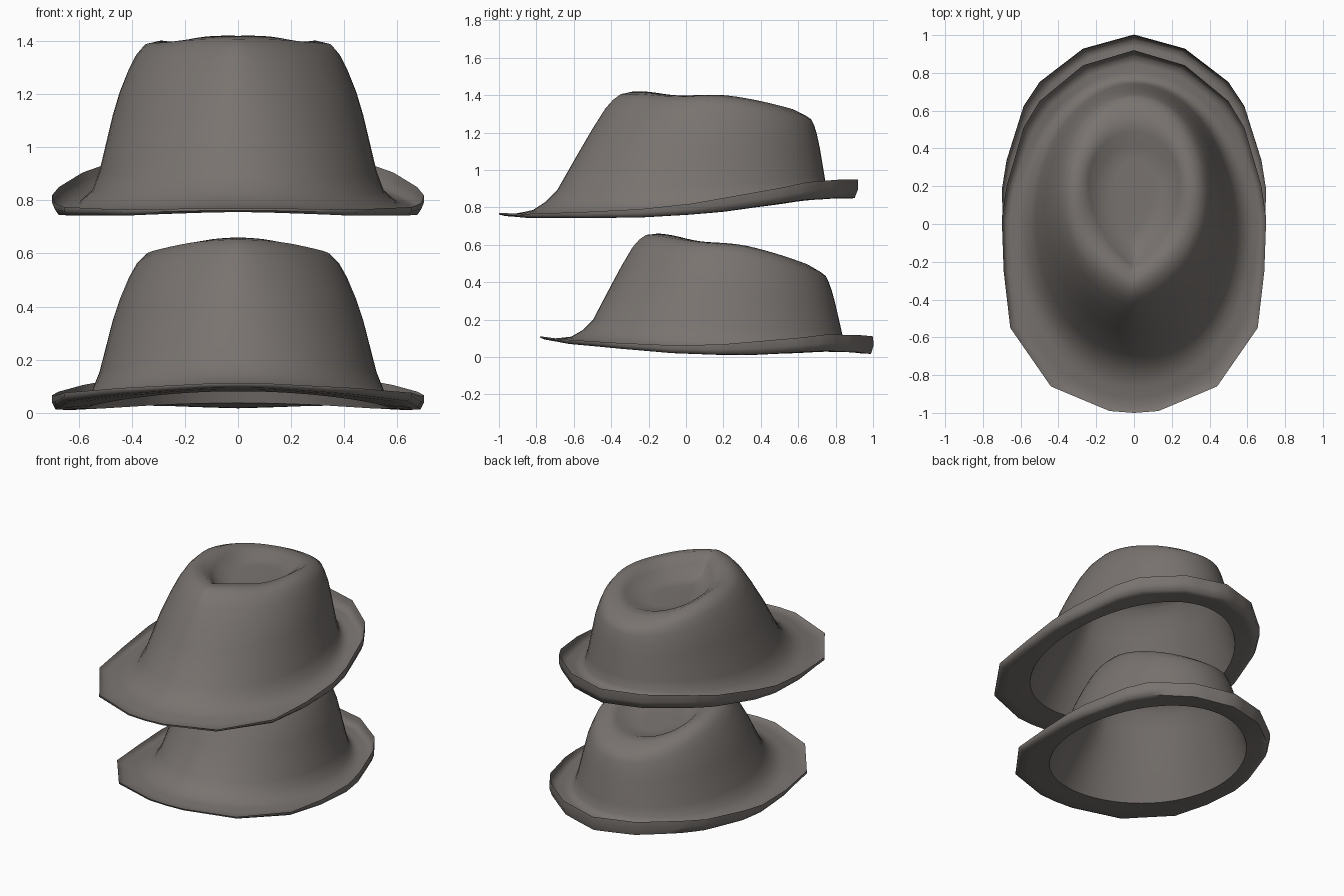
import bpy, bmesh, math
from mathutils import Vector, Matrix

cube = bpy.data.objects.get("Cube")
if cube:
    bpy.data.objects.remove(cube)

felt = bpy.data.materials.new("grey_brown_felt")
felt.use_nodes = True
colour = (0.19, 0.172, 0.16, 1)
felt.diffuse_color = colour
felt.node_tree.nodes["Principled BSDF"].inputs["Base Color"].default_value = colour

STEPS = 3  # columns per brim side

# half outline of the brim edge, front to back
BRIM = [Vector(p) for p in (
    (0, -1, .77), (.13, -.99, .77), (.44, -.86, .765), (.655, -.55, .775),
    (.69, -.25, .79), (.7, .03, .82), (.675, .2, .85), (.585, .51, .905),
    (.5, .65, .935), (.27, .84, .95), (0, .92, .95))]

# crown rings: front y, widest y, back y, half width, z front, z side, z back, point, dip
CROWN = [
    (-.82, -.01, .77, .60, .785, .79, .88, 1, 0),
    (-.75, 0, .75, .55, .83, .835, .91, 1, 0),
    (-.69, .02, .74, .522, .89, .91, .97, 1, 0),
    (-.57, .06, .715, .472, 1.10, 1.12, 1.12, 1.1, 0),
    (-.50, .1, .70, .445, 1.22, 1.21, 1.19, 1.18, 0),
    (-.43, .13, .685, .413, 1.33, 1.29, 1.24, 1.28, 0),
    (-.39, .16, .67, .385, 1.375, 1.345, 1.27, 1.38, 0),
    (-.35, .18, .64, .352, 1.405, 1.385, 1.29, 1.5, .01),
    (-.28, .2, .57, .295, 1.42, 1.402, 1.325, 1.6, .02),
    (-.22, .22, .49, .24, 1.37, 1.365, 1.325, 1.65, .02),
    (-.17, .23, .42, .19, 1.30, 1.305, 1.30, 1.7, 0),
    (-.04, .22, .34, .10, 1.285, 1.295, 1.295, 1.3, 0),
]
RIM = 8  # ring at the top edge of the crown
FLARE = (1, 2)  # rings the lining leaves out


def crown_point(ring, angle):
    """Point on a teardrop ring; angle runs from the front round to the back."""
    front, mid, back, width, zf, zs, zb, point, dip = ring
    c, s = math.cos(angle), max(0, math.sin(angle))
    power = point if c > 0 else 1
    y = mid - c * ((mid - front) if c > 0 else (back - mid))
    z = zs + (zf - zb) / 2 * c + ((zf + zb) / 2 - zs) * c * c
    z -= dip * math.exp(-((angle - 1.05) / .35) ** 2)
    return Vector((width * s ** power, y, z))


def lining_point(ring, index, angle):
    """The crown moved inwards by the thickness of the felt."""
    p = crown_point(ring, angle)
    shrink = .95 if index < RIM else 1
    return Vector((p.x * shrink, .1 + (p.y - .1) * shrink, p.z - .025))


def column(i):
    """Points of one column: lining, underside, brim edge, top side, crown."""
    k = min(i // STEPS, len(BRIM) - 2)
    edge = BRIM[k].lerp(BRIM[k + 1], i / STEPS - k)
    angle = math.pi * i / (STEPS * (len(BRIM) - 1))
    outer = [crown_point(r, angle) for r in CROWN]
    lining = [lining_point(r, j, angle) for j, r in enumerate(CROWN) if j not in FLARE]
    drop = .06 - .045 * math.cos(angle)

    def brim(inward, share, rise, base):
        p = edge.lerp(base, inward)
        low = edge.z - drop * share
        p.z = low + (base.z - low) * rise
        return p

    under = [brim(*a, lining[0]) for a in
             ((.7, 1, .6), (.35, 1, .15), (.1, .96, 0), (0, .5, 0))]
    top = [brim(*a, outer[0]) for a in
           ((.06, .35, 0), (.2, .7, 0), (.45, .75, .25), (.75, .75, .65))]
    return lining[::-1] + under + [edge] + top + outer


def build_hat(name, matrix):
    last = STEPS * (len(BRIM) - 1)
    half = [column(i) for i in range(last + 1)]
    mirrored = [[Vector((-p.x, p.y, p.z)) for p in col] for col in half[last - 1:0:-1]]
    bm = bmesh.new()
    cols = [[bm.verts.new(p) for p in col] for col in half + mirrored]
    dent = bm.verts.new((0, .17, 1.3))
    lining_dent = bm.verts.new((0, .17, 1.27))
    opening = len(CROWN) - len(FLARE) - 1
    for a, b in zip(cols, cols[1:] + cols[:1]):
        for j in range(len(a) - 1):
            bm.faces.new((a[j], b[j], b[j + 1], a[j + 1]))
        bm.faces.new((a[-1], b[-1], dent))
        bm.faces.new((b[0], a[0], lining_dent))
        # crisp edge where the lining meets the brim
        bm.edges.get((a[opening], b[opening])).smooth = False
    bmesh.ops.transform(bm, matrix=matrix, verts=bm.verts)
    bmesh.ops.recalc_face_normals(bm, faces=bm.faces)
    mesh = bpy.data.meshes.new(name)
    bm.to_mesh(mesh)
    bm.free()
    hat = bpy.data.objects.new(name, mesh)
    bpy.context.collection.objects.link(hat)
    mesh.materials.append(felt)
    bpy.ops.object.select_all(action='DESELECT')
    hat.select_set(True)
    bpy.context.view_layer.objects.active = hat
    bpy.ops.object.shade_smooth_by_angle(angle=math.radians(68), keep_sharp_edges=True)


# upper hat, and a lower one that is squashed and tilted back
build_hat("upper_hat", Matrix.Identity(4))
build_hat("lower_hat", Matrix((
    (1, 0, 0, 0), (0, .933, -.064, .202), (0, -.0885, .944, -.705), (0, 0, 0, 1))))
